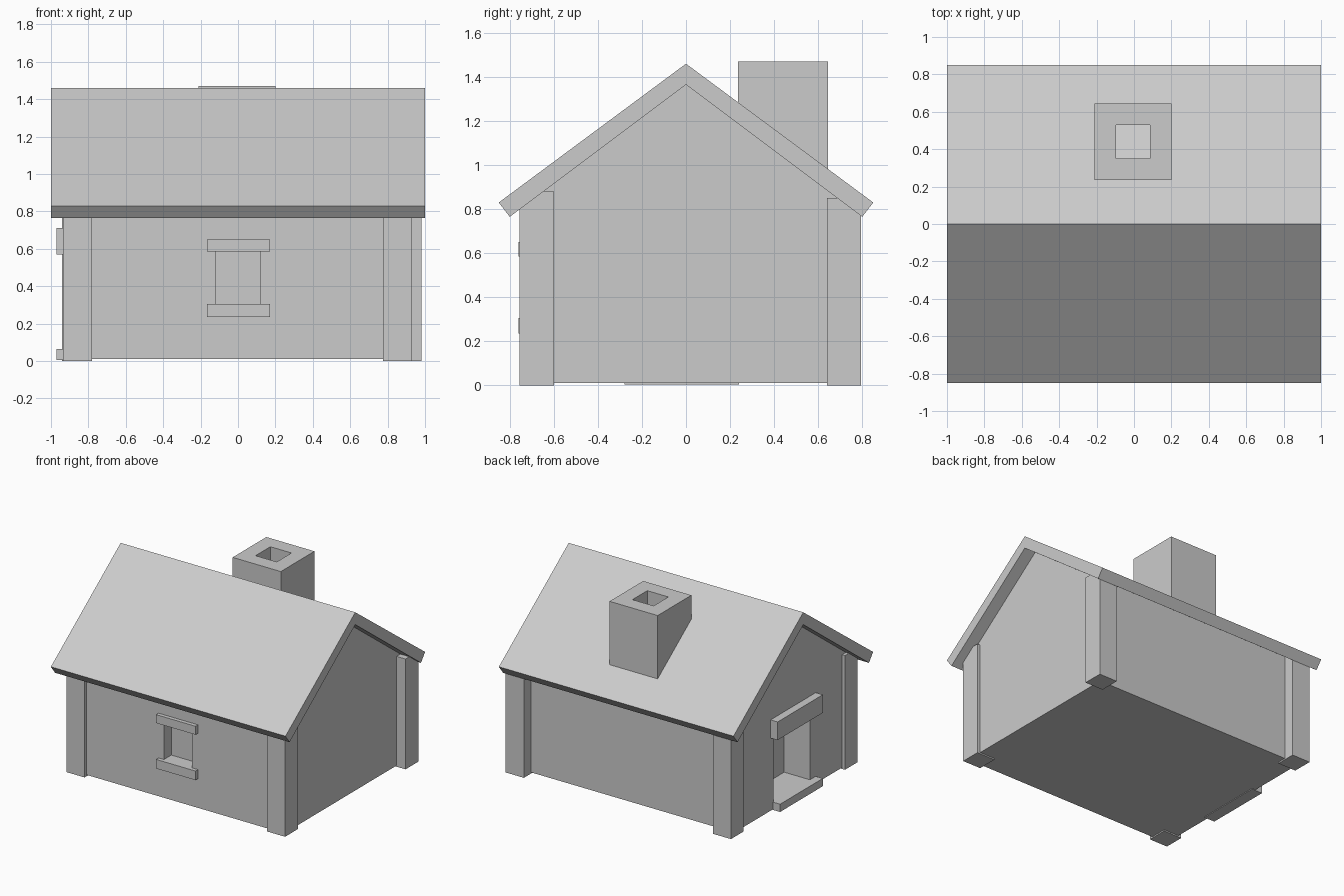
import bpy, bmesh

if "Cube" in bpy.data.objects:
    bpy.data.objects.remove(bpy.data.objects["Cube"])


def prism(name, profile, x0, x1):
    """Solid with a (y, z) profile extruded along x."""
    bm = bmesh.new()
    face = bm.faces.new([bm.verts.new((x0, y, z)) for y, z in profile])
    new = bmesh.ops.extrude_face_region(bm, geom=[face])["geom"]
    bmesh.ops.translate(bm, vec=(x1 - x0, 0, 0),
                        verts=[v for v in new if isinstance(v, bmesh.types.BMVert)])
    bmesh.ops.recalc_face_normals(bm, faces=bm.faces)
    mesh = bpy.data.meshes.new(name)
    bm.to_mesh(mesh)
    bm.free()
    obj = bpy.data.objects.new(name, mesh)
    bpy.context.collection.objects.link(obj)
    return obj


def box(name, x, y, z):
    return prism(name, [(y[0], z[0]), (y[1], z[0]), (y[1], z[1]), (y[0], z[1])], *x)


def cut(target, name, x, y, z):
    cutter = box(name, x, y, z)
    mod = target.modifiers.new(name, 'BOOLEAN')
    mod.operation = 'DIFFERENCE'
    mod.solver = 'EXACT'
    mod.object = cutter
    cutter.hide_render = True
    cutter.hide_viewport = True
    cutter.display_type = 'WIRE'


EAVE, APEX, SLOPE = 0.765, 1.365, 0.75


def under(y):
    """Height of the roof underside at y."""
    return APEX - SLOPE * abs(y)


# Walls with gables
walls = prism("walls", [(-0.73, 0.01), (0.71, 0.01), (0.71, under(0.71)),
                        (0, APEX), (-0.73, under(0.73))], -0.91, 0.905)
cut(walls, "door_cutter", (-1.0, -0.69), (-0.21, 0.235), (0.065, 0.57))
cut(walls, "window_cutter", (-0.12, 0.12), (-0.85, -0.64), (0.305, 0.585))

# Folded roof slab
prism("roof", [(-0.85, 0.83), (-0.80, EAVE), (0, APEX), (0.80, EAVE),
               (0.85, 0.83), (0, 1.46)], -1, 1)

# Corner posts, tops trimmed to the roof
for name, x0, yo, yi, top in [
        ("front_left_post", -0.935, -0.755, -0.60, 0.88),
        ("front_right_post", 0.775, -0.755, -0.60, 0.88),
        ("back_left_post", -0.94, 0.795, 0.64, 0.85),
        ("back_right_post", 0.825, 0.795, 0.64, 0.85)]:
    side = 1 if yo > 0 else -1
    bend = side * (APEX - top) / SLOPE
    prism(name, [(yo, 0), (yi, 0), (yi, top), (bend, top), (yo, under(yo))],
          x0, x0 + 0.155)

# Door trim on the left wall
box("door_lintel", (-0.97, -0.88), (-0.28, 0.27), (0.57, 0.71))
box("door_step", (-0.97, -0.88), (-0.28, 0.24), (0.005, 0.065))

# Window trim on the front wall
for name, z in (("window_sill", (0.235, 0.305)), ("window_lintel", (0.585, 0.65))):
    box(name, (-0.165, 0.17), (-0.76, -0.71), z)

# Chimney tube standing on the back slope
chimney = box("chimney", (-0.21, 0.20), (0.235, 0.645), (0.95, 1.47))
cut(chimney, "flue_cutter", (-0.095, 0.085), (0.35, 0.53), (0.8, 1.6))
